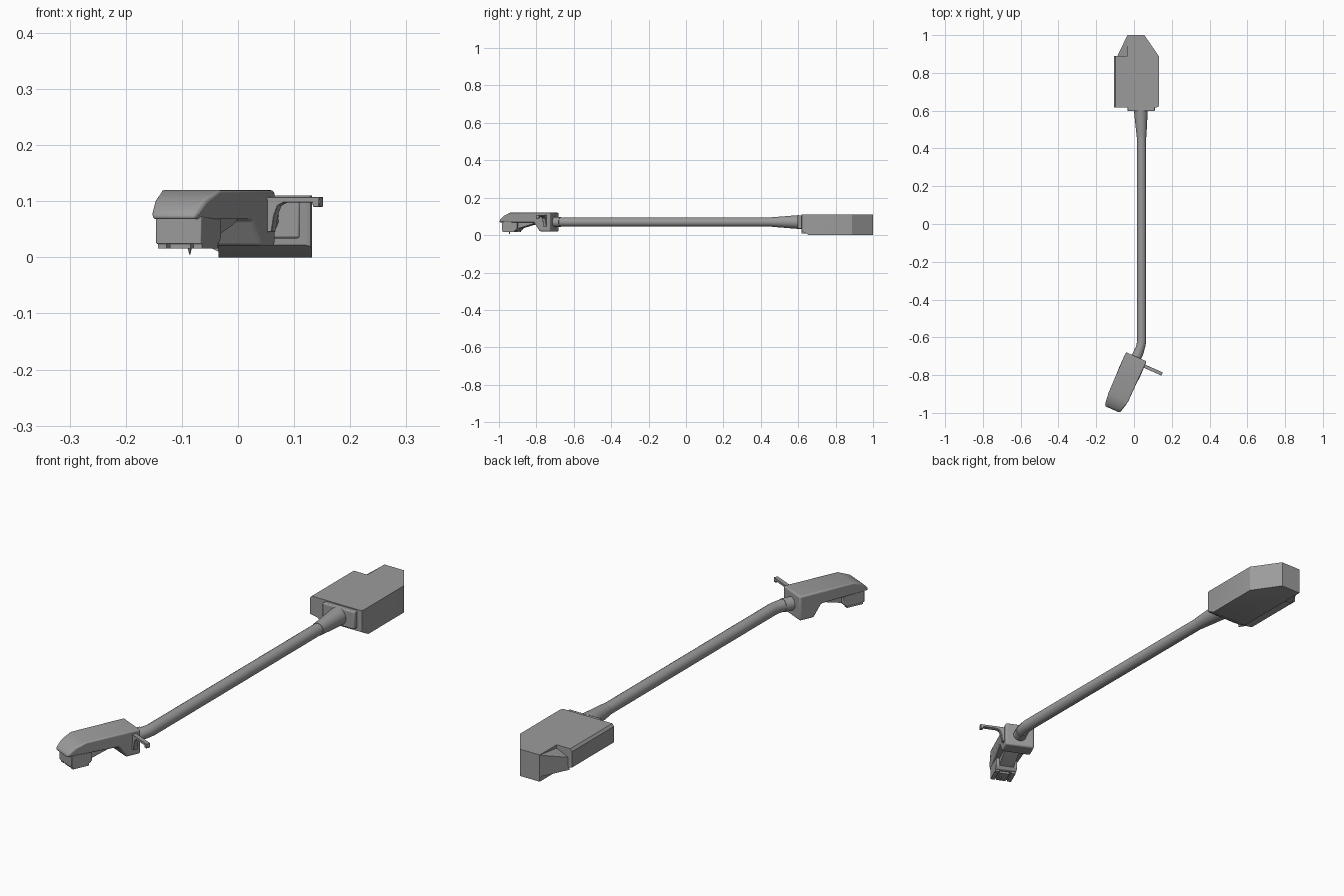
import bpy, bmesh, math
from mathutils import Matrix, Vector

if "Cube" in bpy.data.objects:
    bpy.data.objects.remove(bpy.data.objects["Cube"])

HEAD = Matrix.Translation((0.0125, -0.703, 0)) @ Matrix.Rotation(math.radians(-114), 4, 'Z')
DARK = bpy.data.materials.new("dark_grey")
DARK.diffuse_color = (0.33, 0.33, 0.33, 1)
DARK.use_nodes = True
DARK.node_tree.nodes["Principled BSDF"].inputs["Base Color"].default_value = DARK.diffuse_color


def finish(name, bm, matrix=None, bevel=0, segs=3, smooth=30):
    bmesh.ops.recalc_face_normals(bm, faces=bm.faces)
    me = bpy.data.meshes.new(name)
    bm.to_mesh(me)
    bm.free()
    me.materials.clear()
    me.materials.append(DARK)
    me.shade_smooth()
    me.set_sharp_from_angle(angle=math.radians(smooth))
    ob = bpy.data.objects.new(name, me)
    bpy.context.collection.objects.link(ob)
    if matrix:
        ob.matrix_world = matrix
    if bevel:
        m = ob.modifiers.new("bevel", 'BEVEL')
        m.width, m.segments, m.limit_method = bevel, segs, 'ANGLE'
        m.angle_limit = math.radians(25)
    return ob


def prism(pts, a, b, plane='xy'):
    """Closed profile swept from a to b along the remaining axis."""
    put = {'xy': lambda p, t: (p[0], p[1], t), 'xz': lambda p, t: (p[0], t, p[1]),
           'yz': lambda p, t: (t, p[0], p[1])}[plane]
    bm = bmesh.new()
    lo = [bm.verts.new(put(p, a)) for p in pts]
    hi = [bm.verts.new(put(p, b)) for p in pts]
    bm.faces.new(lo)
    bm.faces.new(hi)
    n = len(pts)
    for i in range(n):
        j = (i + 1) % n
        bm.faces.new((lo[i], lo[j], hi[j], hi[i]))
    return bm


def box(x0, x1, y0, y1, z0, z1):
    return prism([(x0, y0), (x1, y0), (x1, y1), (x0, y1)], z0, z1)


def cone(name, p, q, r0, r1, segs=32):
    p, q = Vector(p), Vector(q)
    bm = bmesh.new()
    bmesh.ops.create_cone(bm, cap_ends=True, segments=segs, radius1=r0, radius2=r1, depth=(q - p).length)
    rot = (q - p).to_track_quat('Z', 'Y').to_matrix().to_4x4()
    return finish(name, bm, Matrix.Translation((p + q) / 2) @ rot)


def cut(bm, co, no):
    """Slice off everything on the normal's side and cap the hole."""
    r = bmesh.ops.bisect_plane(bm, geom=bm.verts[:] + bm.edges[:] + bm.faces[:],
                               plane_co=co, plane_no=no, clear_outer=True)
    edges = [e for e in r['geom_cut'] if isinstance(e, bmesh.types.BMEdge)]
    bmesh.ops.holes_fill(bm, edges=edges)


# Counterweight: main body with chamfered rear corner, rounded front corner, lower front slope
bm = prism([(-0.035, 0.617), (0.120, 0.617), (0.129, 0.621), (0.132, 0.63), (0.132, 0.888),
            (0.055, 1.0), (-0.035, 1.0)], 0, 0.11)
cut(bm, (0, 0.617, 0.022), (0, -0.022, -0.04))
finish("counterweight_body", bm)

# Counterweight: raised side block
bm = prism([(-0.105, 0.035), (-0.105, 0.10), (-0.097, 0.11), (-0.035, 0.11), (-0.035, 0.01), (-0.075, 0.03)],
           0.617, 0.89, 'xz')
finish("counterweight_side", bm)

# Counterweight: lower wedge behind the side block
bm = prism([(-0.09, 0.885), (-0.03, 0.885), (-0.03, 1.0), (-0.035, 1.0)], 0.02, 0.108)
cut(bm, (-0.035, 0.99, 0.108), (-0.45, -0.12, 1))
finish("counterweight_wedge", bm)

# Front plate of the counterweight
finish("front_plate", box(-0.035, 0.11, 0.597, 0.63, 0.034, 0.106), bevel=0.004, segs=2)

# Arm tube with a bend at the front
cu = bpy.data.curves.new("arm_path", 'CURVE')
cu.dimensions = '3D'
cu.bevel_depth, cu.bevel_resolution, cu.use_fill_caps = 0.024, 6, True
R, zc, a_end = 0.16, 0.07, math.radians(24)
pts = [(0.04, 0.5)]
for i in range(9):
    a = a_end * i / 8
    pts.append((0.04 - R * (1 - math.cos(a)), -0.61 - R * math.sin(a)))
end = Vector((pts[-1][0], pts[-1][1], zc))
fwd = Vector((-math.sin(a_end), -math.cos(a_end), 0))
tip = end + fwd * 0.05
pts.append((tip.x, tip.y))
sp = cu.splines.new('POLY')
sp.points.add(len(pts) - 1)
for p, c in zip(sp.points, pts):
    p.co = (c[0], c[1], zc, 1)
tmp = bpy.data.objects.new("arm_path", cu)
bpy.context.collection.objects.link(tmp)
bm = bmesh.new()
bm.from_mesh(tmp.to_mesh())
tmp.to_mesh_clear()
bpy.data.objects.remove(tmp)
finish("arm_tube", bm)

# Tapered sleeve and front collar
cone("rear_sleeve", (0.036, 0.605, 0.07), (0.04, 0.46, 0.07), 0.037, 0.0255)
cone("front_collar", end - fwd * 0.005, end + fwd * 0.05, 0.0265, 0.0265)

# Headshell: side profile, narrowed at the nose
bm = prism([(0, 0.02), (0.062, 0.02), (0.095, 0.068), (0.308, 0.068), (0.303, 0.082), (0.278, 0.104),
            (0.235, 0.12), (0, 0.12)], -0.06, 0.06, 'xz')
for v in bm.verts:
    if v.co.x > 0.25:
        v.co.y *= 1 - (v.co.x - 0.235) * (3.2 if v.co.y < 0 else 4.6)
finish("headshell", bm, HEAD, bevel=0.007)

# Cartridge under the nose, with a sloped rear part
finish("cartridge", prism([(0.2, 0.035), (0.21, 0.024), (0.29, 0.024), (0.29, 0.072), (0.2, 0.072)],
                          -0.045, 0.043, 'xz'), HEAD, bevel=0.002, segs=2)
finish("cartridge_back", prism([(0.09, 0.072), (0.12, 0.058), (0.205, 0.034), (0.205, 0.072)],
                               -0.03, 0.03, 'xz'), HEAD)

# Stylus holder, side rails and needle
finish("stylus_holder", box(0.225, 0.284, -0.02, 0.02, 0.016, 0.026), HEAD)
for s in (-1, 1):
    y = sorted((s * 0.026, s * 0.043))
    finish("cartridge_rail", box(0.215, 0.285, y[0], y[1], 0.016, 0.026), HEAD)
nx = HEAD @ Vector((0.26, 0.008, 0))
cone("needle", (nx.x, nx.y, 0.018), (nx.x, nx.y, 0.005), 0.004, 0.001, 8)

# Finger lift: bracket on the headshell side, bar and hooked tip
prof = [(0.05, 0.045), (0.068, 0.045), (0.073, 0.075), (0.080, 0.092), (0.092, 0.098),
        (0.147, 0.098), (0.149, 0.09), (0.161, 0.09), (0.161, 0.108), (0.05, 0.108)]
finish("finger_lift", prism(prof, 0.019, 0.037, 'yz'), HEAD, bevel=0.001, segs=1)
